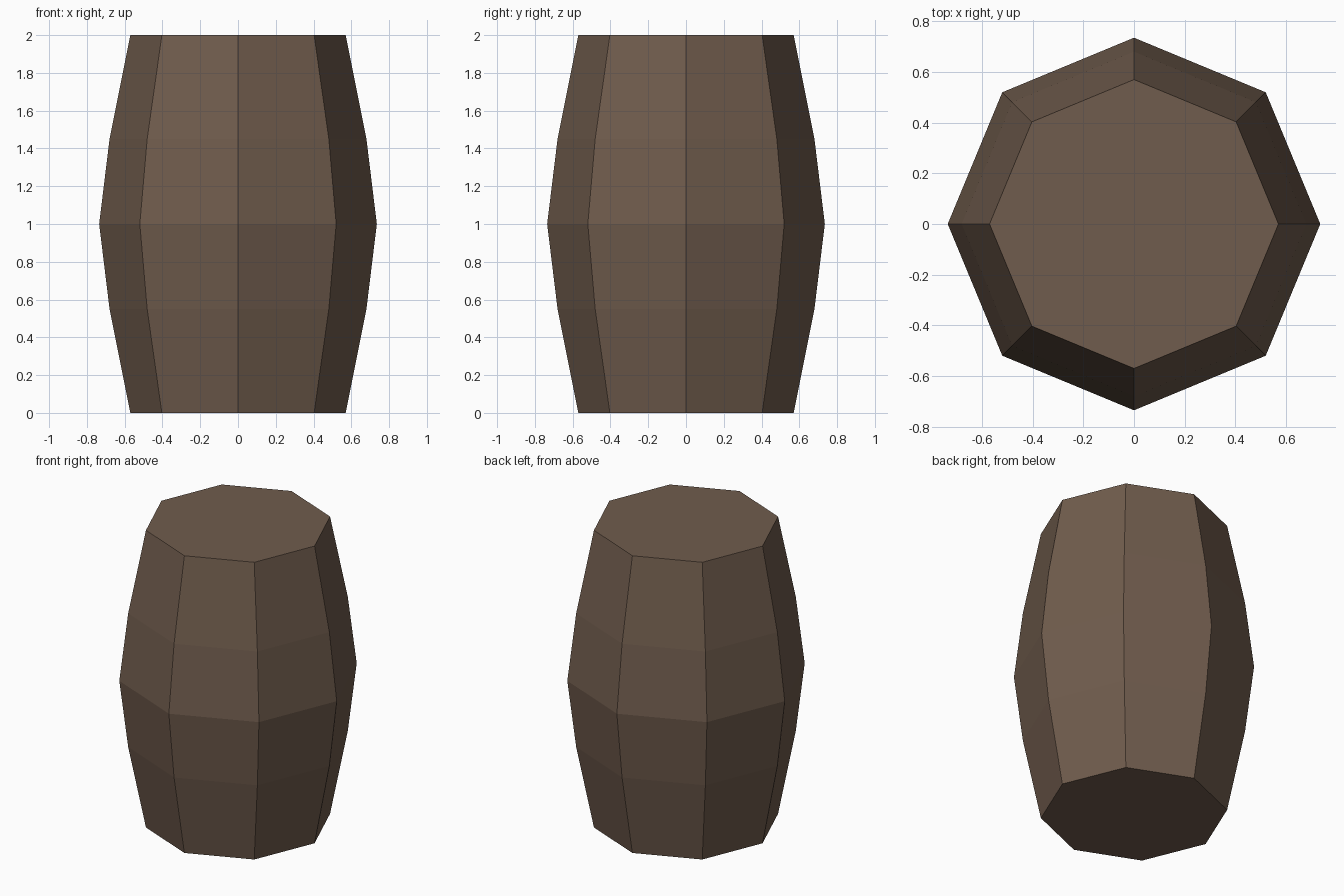
import bpy
import bmesh
from math import cos, sin, tau

cube = bpy.data.objects.get("Cube")
if cube:
    bpy.data.objects.remove(cube, do_unlink=True)

# Dark brown wood
wood = bpy.data.materials.new("dark_brown_wood")
wood.use_nodes = True
colour = (0.162, 0.107, 0.074, 1.0)
wood.diffuse_color = colour
wood.node_tree.nodes["Principled BSDF"].inputs["Base Color"].default_value = colour

# Barrel: eight-sided rings (height, radius) bridged into staves, with flat lids
SIDES = 8
PROFILE = [(0, 0.57), (0.55, 0.68), (1, 0.735), (1.45, 0.68), (2, 0.57)]

bm = bmesh.new()
rings = [
    [bm.verts.new((r * cos(tau * i / SIDES), r * sin(tau * i / SIDES), z)) for i in range(SIDES)]
    for z, r in PROFILE
]
for low, high in zip(rings, rings[1:]):
    for i in range(SIDES):
        j = (i + 1) % SIDES
        bm.faces.new((low[i], low[j], high[j], high[i]))
bm.faces.new(rings[0][::-1])
bm.faces.new(rings[-1])

mesh = bpy.data.meshes.new("barrel")
bm.to_mesh(mesh)
bm.free()
mesh.materials.append(wood)
barrel = bpy.data.objects.new("barrel", mesh)
bpy.context.collection.objects.link(barrel)
